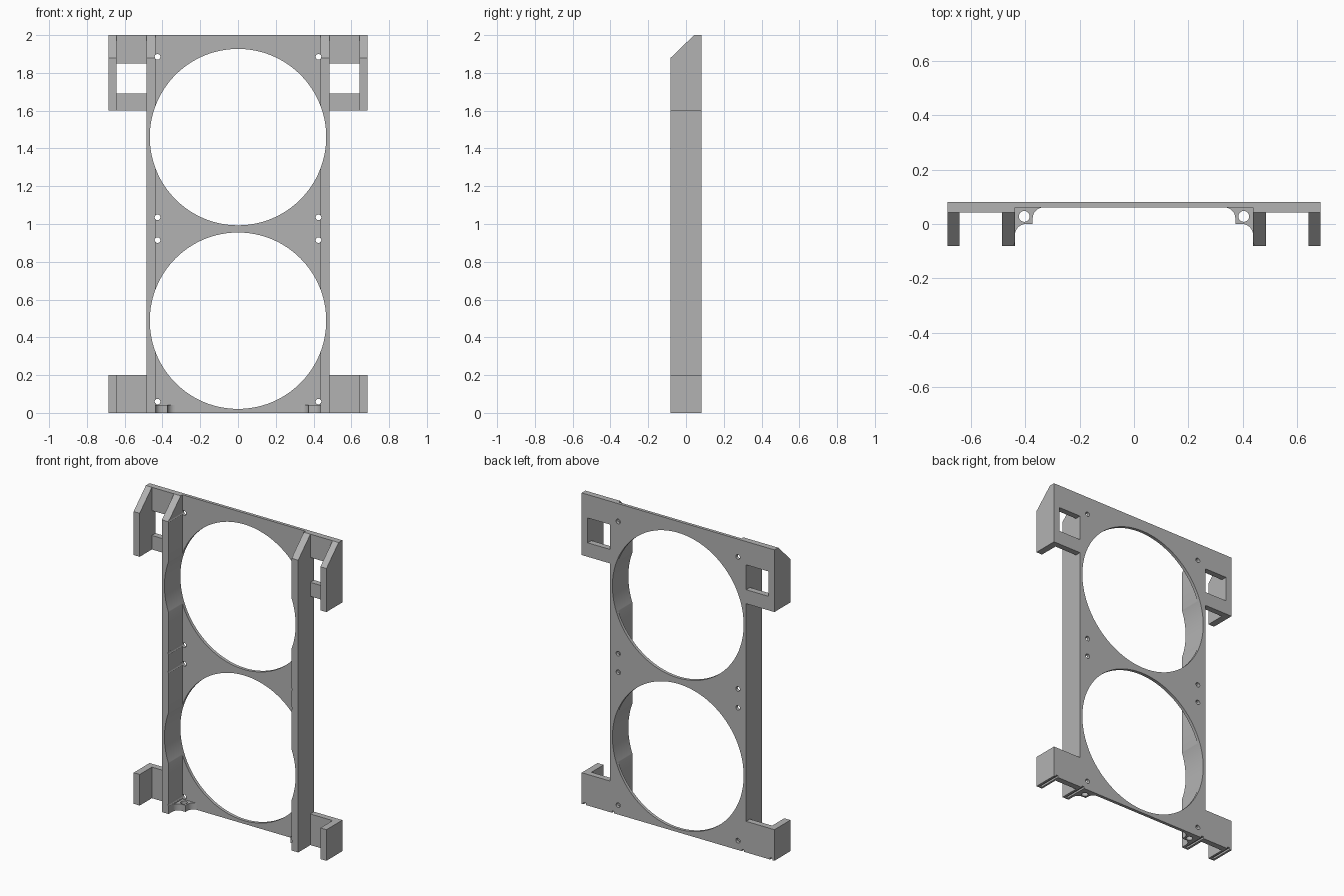
import bpy, bmesh, math
from mathutils import Matrix

cube = bpy.data.objects.get("Cube")
if cube:
    bpy.data.objects.remove(cube, do_unlink=True)

grey = bpy.data.materials.new("plain grey")
grey.use_nodes = True
colour = (0.45, 0.45, 0.45, 1)
grey.diffuse_color = colour
grey.node_tree.nodes["Principled BSDF"].inputs["Base Color"].default_value = colour

HALF_X, HALF_Y, TOP = 0.686, 0.081, 2.0
POST_IN, RAIL_OUT, RAIL_IN = 0.643, 0.485, 0.438
EAR_Y, PLATE_Y = 0.043, 0.061


def add_object(name, bm):
    bmesh.ops.recalc_face_normals(bm, faces=bm.faces)
    mesh = bpy.data.meshes.new(name)
    bm.to_mesh(mesh)
    bm.free()
    mesh.materials.append(grey)
    obj = bpy.data.objects.new(name, mesh)
    bpy.context.collection.objects.link(obj)
    return obj


def prism(name, points, offset):
    """Extrude a closed outline of 3D points along an offset."""
    bm = bmesh.new()
    face = bm.faces.new([bm.verts.new(p) for p in points])
    new = bmesh.ops.extrude_face_region(bm, geom=[face])["geom"]
    verts = [g for g in new if isinstance(g, bmesh.types.BMVert)]
    bmesh.ops.translate(bm, verts=verts, vec=offset)
    return add_object(name, bm)


def box(name, x0, x1, y0, y1, z0, z1):
    return prism(name, [(x0, y0, z0), (x1, y0, z0), (x1, y1, z0), (x0, y1, z0)],
                 (0, 0, z1 - z0))


def cylinder(radius, x, y, z, axis, sides):
    bm = bmesh.new()
    turn = Matrix.Rotation(math.pi / 2, 4, "X") if axis == "Y" else Matrix()
    bmesh.ops.create_cone(bm, cap_ends=True, segments=sides, radius1=radius,
                          radius2=radius, depth=1,
                          matrix=Matrix.Translation((x, y, z)) @ turn)
    return add_object("cutter", bm)


def cut(obj, cutters):
    for c in cutters:
        mod = obj.modifiers.new("cut", "BOOLEAN")
        mod.operation, mod.solver, mod.object = "DIFFERENCE", "EXACT", c
    bpy.context.view_layer.update()
    result = bpy.data.meshes.new_from_object(
        obj.evaluated_get(bpy.context.evaluated_depsgraph_get()))
    obj.modifiers.clear()
    obj.data = result


def chamfered(name, x0, x1, z0):
    """Upright bar with its top front corner sloped off."""
    side = [(-HALF_Y, z0), (HALF_Y, z0), (HALF_Y, TOP), (EAR_Y, TOP), (-HALF_Y, 1.88)]
    return prism(name, [(x0, y, z) for y, z in side], (x1 - x0, 0, 0))


# Openings and screw holes shared by the plate and rails
openings = [cylinder(0.467, 0, 0, z, "Y", 128) for z in (0.488, 1.46)]
screws = {s: [cylinder(0.015, s * 0.426, 0, z, "Y", 24)
              for z in (0.06, 0.915, 1.035, 1.885)] for s in (-1, 1)}
cutters = openings + screws[-1] + screws[1]

# Thin back plate
plate = box("back_plate", -RAIL_IN, RAIL_IN, PLATE_Y, HALF_Y, 0, TOP)
cut(plate, cutters)
smooth = [plate]

for s, side in ((1, "left"), (-1, "right")):
    # Full height rail
    rail = chamfered(side + "_rail", s * RAIL_IN, s * RAIL_OUT, 0)
    groove = box("cutter", s * 0.462 - 0.008, s * 0.462 + 0.008, -0.07, 0.1, -0.05, 0.012)
    cut(rail, openings + screws[s] + [groove])

    # Outer posts
    chamfered(side + "_upper_post", s * POST_IN, s * HALF_X, 1.6)
    low = box(side + "_lower_post", s * POST_IN, s * HALF_X, -HALF_Y, HALF_Y, 0, 0.2)
    slot = box("cutter", s * 0.664 - 0.008, s * 0.664 + 0.008, -0.07, 0.1, -0.05, 0.012)
    cut(low, [slot])

    # Ear webs, leaving a window between the upper two
    for part, z0, z1 in (("lower_ear", 0, 0.2), ("window_sill", 1.6, 1.69),
                         ("window_head", 1.85, TOP)):
        box(side + "_" + part, s * RAIL_OUT, s * POST_IN, EAR_Y, HALF_Y, z0, z1)

    # Filleted foot bracket with a screw hole
    arc = [math.radians(90 * i / 10) for i in range(11)]
    outline = [(0.333 + 0.04 * math.sin(a), 0.021 + 0.04 * math.cos(a)) for a in arc]
    outline += [(0.373, 0)]
    outline += [(0.398 + 0.04 * math.sin(a), -0.04 + 0.04 * math.cos(a)) for a in arc]
    outline += [(RAIL_IN, PLATE_Y)]
    bracket = prism(side + "_foot_bracket", [(s * x, y, 0) for x, y in outline],
                    (0, 0, 0.042))
    hole = cylinder(0.02, s * 0.404, 0.028, 0, "Z", 32)
    cut(bracket, [hole])
    smooth += [rail, bracket]
    cutters += [groove, slot, hole]

for c in cutters:
    bpy.data.objects.remove(c, do_unlink=True)

# Smooth the round walls while keeping corners sharp
bpy.ops.object.select_all(action="DESELECT")
for obj in smooth:
    obj.select_set(True)
bpy.context.view_layer.objects.active = plate
bpy.ops.object.shade_smooth_by_angle(angle=math.radians(30))
